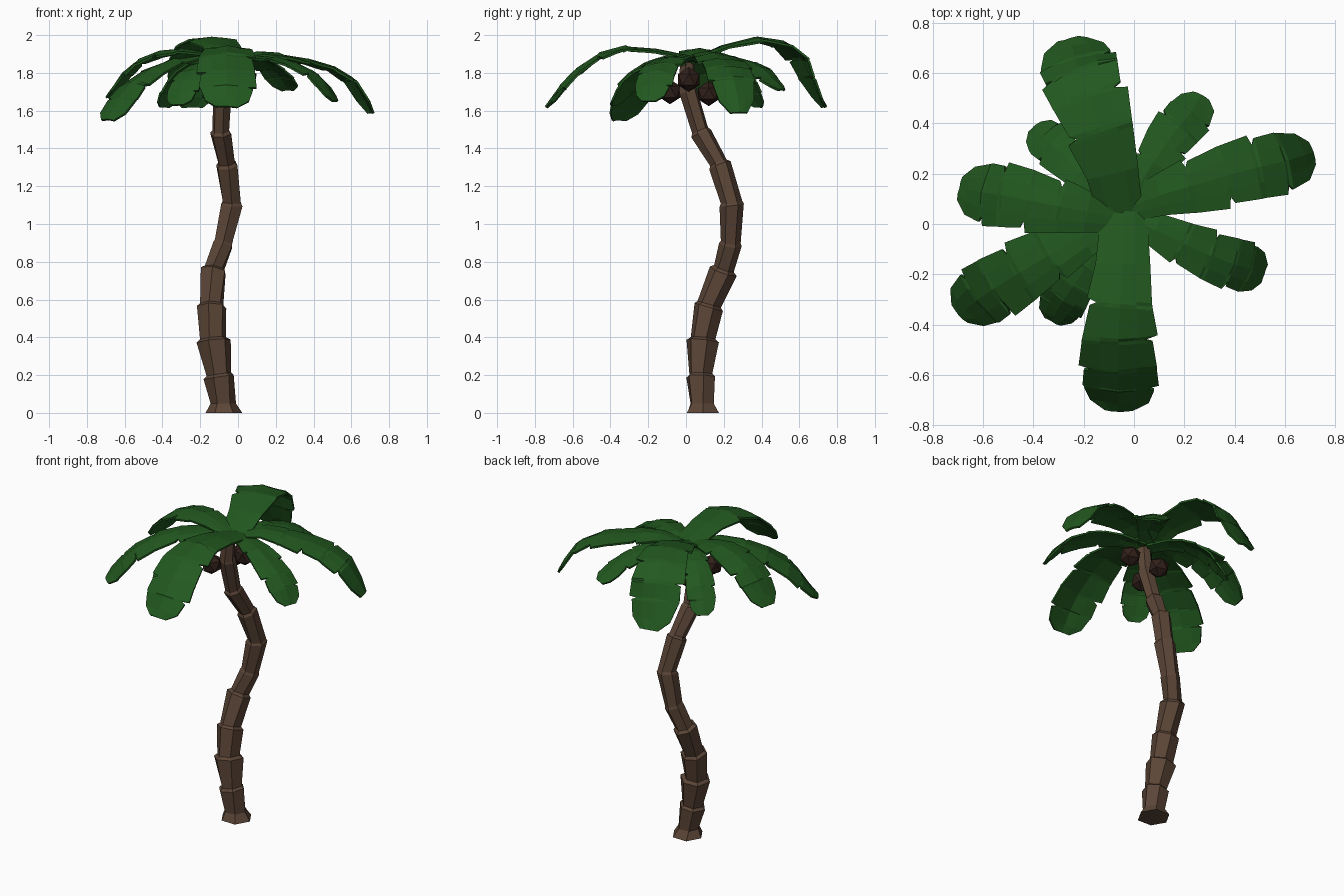
import bpy, bmesh, math, random
from mathutils import Vector

if "Cube" in bpy.data.objects:
    bpy.data.objects.remove(bpy.data.objects["Cube"])

random.seed(4)


def material(name, rgb):
    m = bpy.data.materials.new(name)
    m.diffuse_color = (*rgb, 1)
    m.use_nodes = True
    m.node_tree.nodes["Principled BSDF"].inputs["Base Color"].default_value = m.diffuse_color
    return m


BARK = material("bark", (0.105, 0.06, 0.038))
LEAF = material("leaf", (0.016, 0.098, 0.014))
SHELL = material("shell", (0.03, 0.014, 0.01))


def finish(bm, name, mat):
    bmesh.ops.recalc_face_normals(bm, faces=bm.faces)
    me = bpy.data.meshes.new(name)
    bm.to_mesh(me)
    bm.free()
    me.materials.append(mat)
    ob = bpy.data.objects.new(name, me)
    bpy.context.collection.objects.link(ob)
    return ob


def loft(bm, rings, closed):
    for a, b in zip(rings, rings[1:]):
        n = len(a)
        for i in range(n if closed else n - 1):
            j = (i + 1) % n
            bm.faces.new((a[i], a[j], b[j], b[i]))


# Trunk: stacked six-sided segments that flare at the top, then step inward
joints = [  # x, y, z, radius at flare, step-in factor
    (-.075, .09, 0, .098, 1), (-.08, .085, .05, .066, 1), (-.10, .08, .19, .08, .8),
    (-.13, .09, .38, .09, .76), (-.14, .12, .56, .078, .82), (-.13, .197, .75, .074, .74),
    (-.08, .235, .89, .058, .92), (-.035, .243, 1.10, .063, .86), (-.058, .178, 1.31, .06, .8),
    (-.09, .08, 1.48, .058, .8), (-.085, .012, 1.70, .05, .9), (-.07, .005, 1.86, .04, 1)]
bm = bmesh.new()
rings = []
for k, (x, y, z, r, s) in enumerate(joints):
    before = Vector(joints[max(k - 1, 0)][:3])
    after = Vector(joints[min(k + 1, len(joints) - 1)][:3])
    axis = (after - before).normalized() if k > 1 else Vector((0, 0, 1))
    u = Vector((0, 1, 0)).cross(axis).normalized()
    v = axis.cross(u)
    for f, lift in ([(1, 0)] if s == 1 else [(1, 0), (s, .015)]):
        ring = []
        for i in range(6):
            a = math.tau * i / 6 + .08 * k
            rr = r * f * random.uniform(.97, 1.06)
            p = Vector((x, y, z)) + axis * lift + (u * math.cos(a) + v * math.sin(a)) * rr
            ring.append(bm.verts.new(p))
        rings.append(ring)
loft(bm, rings, True)
bm.faces.new(rings[0])
bm.faces.new(rings[-1])
finish(bm, "trunk", BARK)

# Coconuts: low-poly balls under the crown
for i, p in enumerate([(.04, .015, 1.765), (-.13, -.085, 1.70), (-.09, .12, 1.69)]):
    bm = bmesh.new()
    bmesh.ops.create_icosphere(bm, subdivisions=1, radius=.066)
    for vert in bm.verts:
        vert.co += Vector(p)
    finish(bm, f"coconut_{i + 1}", SHELL)


def along(points, t):
    """Catmull-Rom point at t (0 to 1) on a path."""
    P = [Vector(p) for p in points]
    P = [2 * P[0] - P[1]] + P + [2 * P[-1] - P[-2]]
    n = len(points) - 1
    i = min(int(t * n), n - 1)
    f = t * n - i
    a, b, c, d = P[i:i + 4]
    return .5 * (2 * b + (c - a) * f + (2 * a - 5 * b + 4 * c - d) * f * f
                 + (3 * b - a - 3 * c + d) * f ** 3)


# Leaf outline: position along rib, left and right width, with torn notches
OUTLINE = [(0, .42, .42), (.18, .66, .66), (.32, .88, .84), (.335, .62, .86),
           (.35, .80, .88), (.48, .95, 1.03), (.495, .97, .68), (.51, .98, .90),
           (.64, 1.06, 1), (.655, .72, 1), (.67, .93, 1), (.79, .96, 1.05),
           (.80, .93, .75), (.815, .91, .93), (.93, .74, .80), (1, .34, .40)]


def frond(name, path, width, base=.42, flip=False):
    bm = bmesh.new()
    rings = []
    for t, left, right in OUTLINE:
        if t == 0:
            left = right = base
        elif t < .3:
            left = right = max(left, base + .12)
        if flip:
            left, right = right, left
        p = along(path, t)
        tan = (along(path, min(t + .03, 1)) - along(path, max(t - .03, 0))).normalized()
        side = Vector((0, 0, 1)).cross(tan).normalized()
        up = tan.cross(side)
        ring = []
        for o in (left, left * .5, 0, -right * .5, -right):
            drop = (.16 * abs(o) ** 1.3 + random.uniform(-.03, .03)) * width
            ring.append(bm.verts.new(p + side * o * width - up * drop))
        rings.append(ring)
    loft(bm, rings, False)
    ob = finish(bm, name, LEAF)
    mod = ob.modifiers.new("thickness", "SOLIDIFY")
    mod.thickness = .012
    mod.offset = 0


# Crown: nine arching leaves
frond("frond_back", [(-.05, .03, 1.87), (-.09, .22, 1.95), (-.155, .43, 1.99),
                     (-.21, .59, 1.91), (-.235, .66, 1.78), (-.25, .735, 1.62)], .155, .55)
frond("frond_front", [(-.04, .05, 1.88), (-.045, -.18, 1.925), (-.06, -.38, 1.93),
                      (-.06, -.55, 1.84), (-.06, -.66, 1.73), (-.065, -.74, 1.62)], .15, .6, True)
frond("frond_right", [(-.04, .06, 1.87), (.12, .12, 1.91), (.28, .165, 1.885),
                      (.45, .215, 1.85), (.60, .25, 1.77), (.71, .285, 1.59)], .125)
frond("frond_right_front", [(-.05, .03, 1.86), (.10, -.03, 1.885), (.24, -.10, 1.87),
                            (.37, -.15, 1.82), (.46, -.18, 1.74), (.515, -.20, 1.65)], .102, .45, True)
frond("frond_right_back", [(-.05, .05, 1.86), (.03, .17, 1.89), (.10, .28, 1.875),
                           (.165, .37, 1.84), (.225, .44, 1.78), (.265, .51, 1.71)], .095, .45)
frond("frond_left_front", [(-.06, .03, 1.87), (-.22, -.06, 1.89), (-.39, -.155, 1.85),
                           (-.53, -.24, 1.77), (-.62, -.30, 1.67), (-.69, -.36, 1.55)], .128, .42)
frond("frond_left", [(-.05, .02, 1.87), (-.20, .05, 1.915), (-.35, .08, 1.92),
                     (-.50, .11, 1.88), (-.60, .125, 1.80), (-.69, .145, 1.67)], .125, .42, True)
frond("frond_small_back", [(-.07, .04, 1.85), (-.16, .14, 1.87), (-.24, .23, 1.845),
                           (-.31, .30, 1.78), (-.36, .345, 1.70), (-.395, .385, 1.62)], .085, .5)
frond("frond_small_front", [(-.06, .02, 1.85), (-.14, -.10, 1.86), (-.21, -.20, 1.835),
                            (-.265, -.28, 1.78), (-.30, -.335, 1.71), (-.325, -.385, 1.63)], .092, .5, True)
